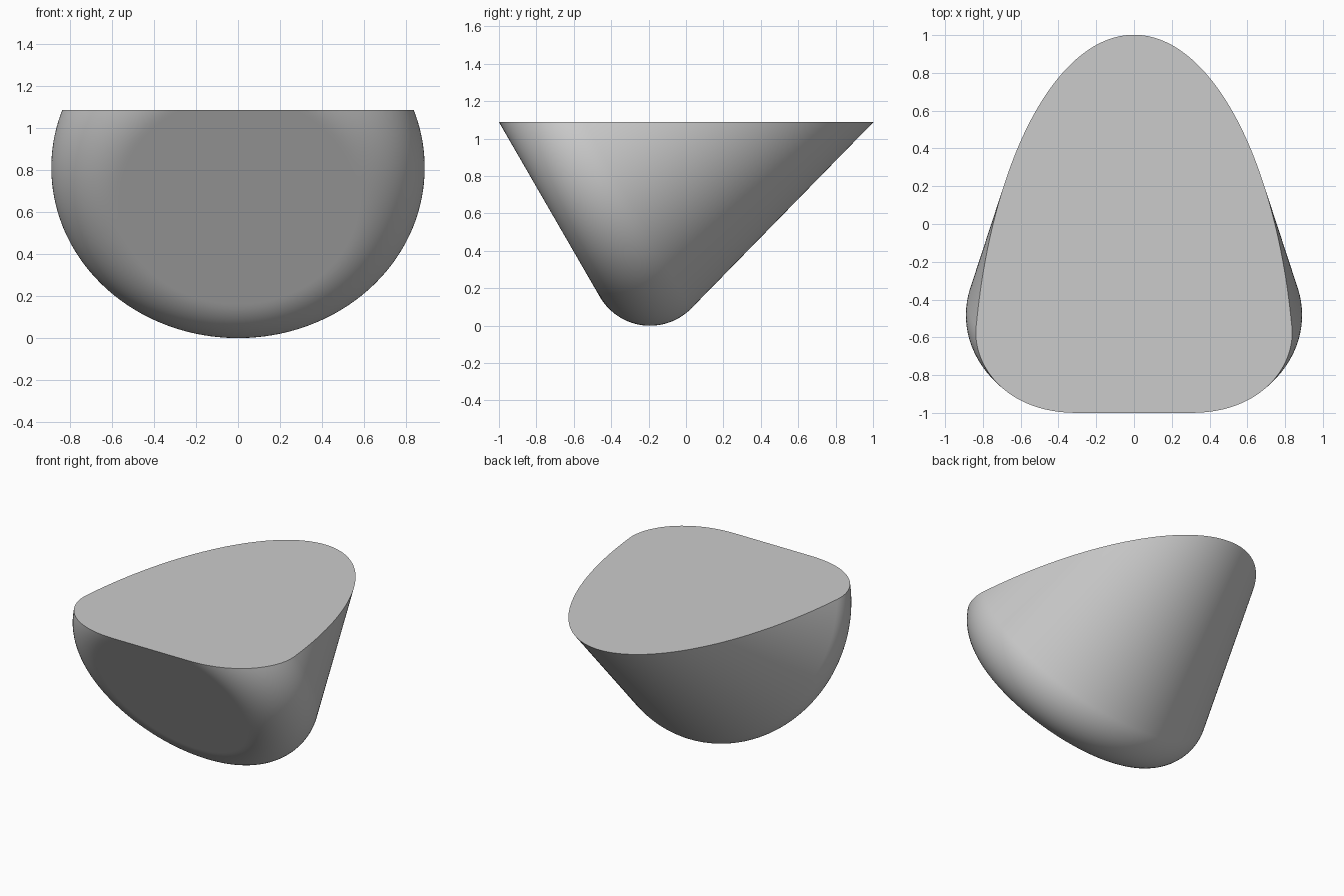
import bpy, bmesh
from math import sin, cos, tan, radians
from mathutils import Matrix, Vector

# Remove the default cube
cube = bpy.data.objects.get("Cube")
if cube:
    bpy.data.objects.remove(cube, do_unlink=True)

# Main dimensions
FLAT_RADIUS = 0.58         # flat front disc
FILLET = 0.31              # rounding of the base rim
TAPER = radians(15.65)     # half angle of the cone
LENGTH = 2.1
TOP = 1.088
BASE_CENTRE = Vector((0, -0.751, 0.657))
FILLET_STEPS = 28
SEGMENTS = 160

# Profile: flat disc, rounded rim, tapering side
profile = [(0, 0), (FLAT_RADIUS * 0.98, 0)]
for i in range(FILLET_STEPS + 1):
    a = radians(-90) + (radians(90) + TAPER) * i / FILLET_STEPS
    profile.append((FLAT_RADIUS + FILLET * cos(a), FILLET + FILLET * sin(a)))
rim_r, rim_h = profile[-1]
profile.append((rim_r - (LENGTH - rim_h) * tan(TAPER), LENGTH))

# Revolve the profile
bm = bmesh.new()
verts = [bm.verts.new((r, 0, h)) for r, h in profile]
edges = [bm.edges.new(pair) for pair in zip(verts, verts[1:])]
bmesh.ops.spin(bm, geom=verts + edges, cent=(0, 0, 0), axis=(0, 0, 1),
               angle=radians(360), steps=SEGMENTS, use_duplicate=False)
bmesh.ops.remove_doubles(bm, verts=bm.verts[:], dist=0.0001)

# Tilt the cone and slice it level at the top
bm.transform(Matrix.Translation(BASE_CENTRE) @ Matrix.Rotation(radians(-60), 4, 'X'))
bmesh.ops.bisect_plane(bm, geom=bm.verts[:] + bm.edges[:] + bm.faces[:],
                       plane_co=(0, 0, TOP), plane_no=(0, 0, 1), clear_outer=True)
rim = [e for e in bm.edges if e.is_boundary]
bmesh.ops.holes_fill(bm, edges=rim, sides=0)
bmesh.ops.recalc_face_normals(bm, faces=bm.faces[:])

mesh = bpy.data.meshes.new("cut_cone")
bm.to_mesh(mesh)
bm.free()
body = bpy.data.objects.new("cut_cone", mesh)
bpy.context.collection.objects.link(body)

# Plain grey material
grey = bpy.data.materials.new("light_grey")
grey.use_nodes = True
colour = (0.6, 0.6, 0.6, 1)
grey.diffuse_color = colour
grey.node_tree.nodes["Principled BSDF"].inputs["Base Color"].default_value = colour
mesh.materials.append(grey)

# Smooth sides with a sharp top edge
bpy.ops.object.select_all(action='DESELECT')
body.select_set(True)
bpy.context.view_layer.objects.active = body
bpy.ops.object.shade_smooth_by_angle(angle=radians(30))
